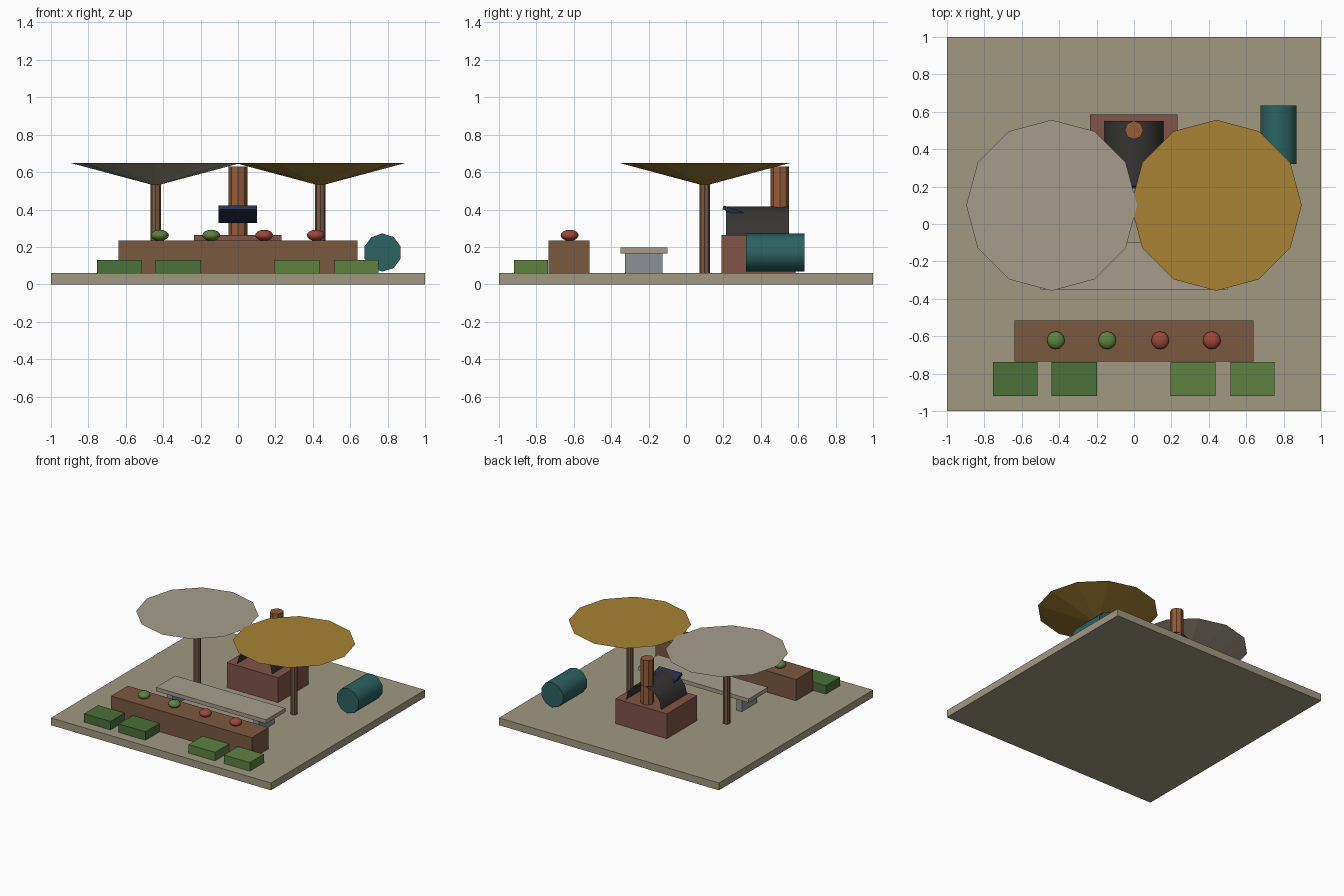
import bpy, bmesh
from math import pi, cos, sin, radians

if "Cube" in bpy.data.objects:
    bpy.data.objects.remove(bpy.data.objects["Cube"])


def mat(name, r, g, b):
    m = bpy.data.materials.new(name)
    lin = [(c / 255 / 12.92 if c < 10 else ((c / 255 + 0.055) / 1.055) ** 2.4) for c in (r, g, b)]
    m.diffuse_color = (*lin, 1)
    m.use_nodes = True
    m.node_tree.nodes["Principled BSDF"].inputs["Base Color"].default_value = m.diffuse_color
    return m


STONE = mat("stone", 160, 152, 128)
WOOD = mat("wood", 122, 88, 64)
POST = mat("post_wood", 122, 90, 66)
BRICK = mat("brick", 128, 84, 72)
IRON = mat("iron", 54, 52, 50)
NAVY = mat("navy", 36, 48, 78)
COPPER = mat("copper", 150, 92, 56)
CREAM = mat("cream", 166, 158, 140)
GOLD = mat("gold", 168, 130, 52)
TEAL = mat("teal", 44, 98, 98)
STEEL = mat("steel", 140, 145, 150)
DARK_GREEN = mat("dark_green", 74, 112, 56)
GREEN = mat("green", 94, 130, 64)
RED = mat("red", 158, 70, 58)


def finish(name, bm, material, loc=(0, 0, 0), rot=(0, 0, 0), smooth=None):
    me = bpy.data.meshes.new(name)
    bm.to_mesh(me)
    bm.free()
    ob = bpy.data.objects.new(name, me)
    bpy.context.collection.objects.link(ob)
    ob.location, ob.rotation_euler = loc, rot
    me.materials.append(material)
    if smooth:
        bpy.ops.object.select_all(action='DESELECT')
        ob.select_set(True)
        bpy.context.view_layer.objects.active = ob
        bpy.ops.object.shade_smooth_by_angle(angle=radians(smooth))
    return ob


def box(name, x, y, z, material, rot=(0, 0, 0)):
    bm = bmesh.new()
    bmesh.ops.create_cube(bm, size=1)
    bmesh.ops.scale(bm, vec=(x[1] - x[0], y[1] - y[0], z[1] - z[0]), verts=bm.verts)
    return finish(name, bm, material, (sum(x) / 2, sum(y) / 2, sum(z) / 2), rot)


def cone(name, n, r1, r2, h, loc, material, rot=(0, 0, 0), smooth=None):
    bm = bmesh.new()
    bmesh.ops.create_cone(bm, cap_ends=True, segments=n, radius1=r1, radius2=r2, depth=h)
    return finish(name, bm, material, loc, rot, smooth)


# paved ground slab
box("paving", (-1, 1), (-1, 1), (0, 0.06), STONE)

# serving counter with produce on top
box("counter", (-0.64, 0.64), (-0.735, -0.515), (0.06, 0.235), WOOD)
for i, x in enumerate((-0.418, -0.143, 0.14, 0.416)):
    bm = bmesh.new()
    bmesh.ops.create_uvsphere(bm, u_segments=12, v_segments=8, radius=0.048)
    bmesh.ops.scale(bm, vec=(1, 1, 0.62), verts=bm.verts)
    finish(f"produce_{i}", bm, GREEN if i < 2 else RED, (x, -0.622, 0.262), smooth=60)

# planters in front of the counter
for i, (a, b) in enumerate(((-0.755, -0.515), (-0.44, -0.197), (0.195, 0.435), (0.515, 0.752))):
    box(f"planter_{i}", (a, b), (-0.92, -0.738), (0.06, 0.13), DARK_GREEN if i < 2 else GREEN)

# long table on two slab legs
box("table_top", (-0.5, 0.5), (-0.35, -0.1), (0.165, 0.197), CREAM)
for s in (-1, 1):
    box("table_leg", (s * 0.395 - 0.025, s * 0.395 + 0.025), (-0.325, -0.125), (0.06, 0.166), STEEL)

# parasols: post and upturned cone
for s, m in ((-1, CREAM), (1, GOLD)):
    cone("parasol_post", 8, 0.027, 0.027, 0.485, (s * 0.44, 0.1, 0.3025), POST)
    cone("parasol_canopy", 12, 0, 0.457, 0.122, (s * 0.44, 0.1, 0.588), m)

# oven: brick base, open arched vault, tilted hatch, chimney
box("oven_base", (-0.235, 0.232), (0.19, 0.585), (0.06, 0.265), BRICK)
bm = bmesh.new()
N = 7
rows = [[bm.verts.new((0.16 * cos(pi * i / N), y, 0.26 + 0.16 * sin(pi * i / N))) for i in range(N + 1)]
        for y in (0.215, 0.55)]
for i in range(N):
    bm.faces.new((rows[0][i], rows[1][i], rows[1][i + 1], rows[0][i + 1]))
bmesh.ops.recalc_face_normals(bm, faces=bm.faces)
if max(bm.faces, key=lambda f: f.calc_center_median().z).normal.z < 0:
    bmesh.ops.reverse_faces(bm, faces=bm.faces)
finish("oven_vault", bm, IRON, smooth=40)
box("oven_hatch", (-0.105, 0.102), (0.192, 0.408), (0.363, 0.385), NAVY, (radians(-20), 0, 0))
cone("chimney", 8, 0.05, 0.05, 0.37, (0, 0.502, 0.445), COPPER)

# barrel lying on its side
cone("barrel", 10, 0.102, 0.102, 0.315, (0.773, 0.477, 0.17), TEAL, (pi / 2, 0, 0), smooth=40)
